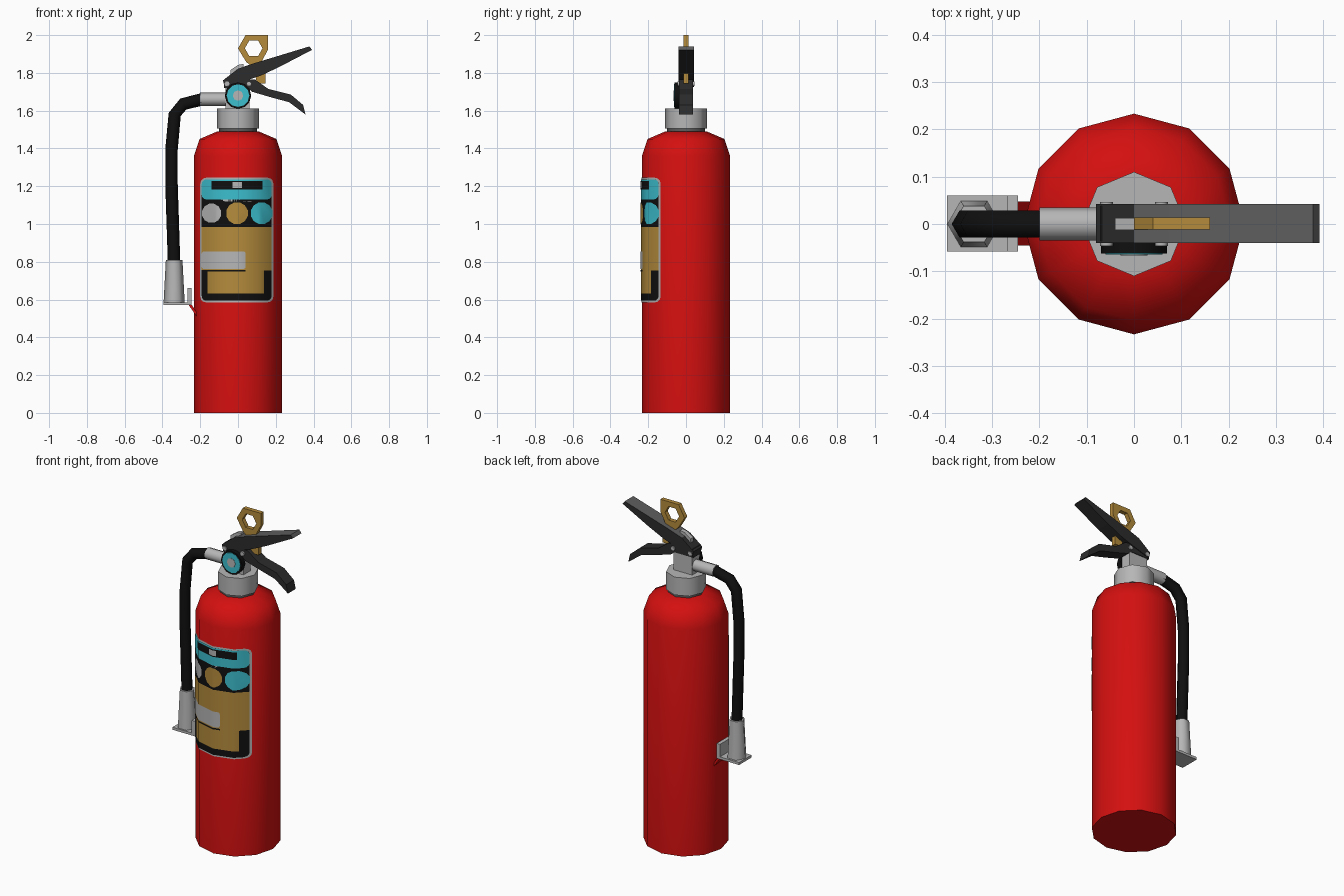
import bpy, bmesh, math
from mathutils import Vector

if "Cube" in bpy.data.objects:
    bpy.data.objects.remove(bpy.data.objects["Cube"])


def material(name, rgb):
    m = bpy.data.materials.new(name)
    m.diffuse_color = (*rgb, 1)
    m.use_nodes = True
    m.node_tree.nodes["Principled BSDF"].inputs["Base Color"].default_value = m.diffuse_color
    return m


RED = material("red paint", (0.66, 0.005, 0.005))
SILVER = material("light grey metal", (0.47, 0.47, 0.47))
BLACK = material("black rubber", (0.005, 0.005, 0.005))
CHARCOAL = material("charcoal", (0.025, 0.025, 0.025))
GREY = material("lever grey", (0.11, 0.11, 0.11))
GOLD = material("dull gold", (0.46, 0.26, 0.045))
CYAN = material("cyan", (0.045, 0.52, 0.62))

R = 0.233  # tank radius, corner of the twelve-sided section


def finish(name, bm, mat, smooth=None):
    bmesh.ops.recalc_face_normals(bm, faces=bm.faces)
    me = bpy.data.meshes.new(name)
    bm.to_mesh(me)
    bm.free()
    me.materials.append(mat)
    ob = bpy.data.objects.new(name, me)
    bpy.context.collection.objects.link(ob)
    if smooth:
        bpy.ops.object.select_all(action='DESELECT')
        ob.select_set(True)
        bpy.context.view_layer.objects.active = ob
        bpy.ops.object.shade_smooth_by_angle(angle=math.radians(smooth))
    return ob


def tube(name, path, radii, sides, mat, smooth=62):
    """Sweep a regular polygon along a path, capped at both ends."""
    bm = bmesh.new()
    pts = [Vector(p) for p in path]
    rings = []
    for i, p in enumerate(pts):
        t = (pts[min(i + 1, len(pts) - 1)] - pts[max(i - 1, 0)]).normalized()
        v = Vector((0, 0, 1)) if abs(t.y) > 0.9 else Vector((0, 1, 0))
        u = t.cross(v)
        angles = [2 * math.pi * k / sides for k in range(sides)]
        rings.append([bm.verts.new(p + radii[i] * (u * math.cos(a) + v * math.sin(a)))
                      for a in angles])
    for a, b in zip(rings, rings[1:]):
        for k in range(sides):
            j = (k + 1) % sides
            bm.faces.new((a[k], a[j], b[j], b[k]))
    bm.faces.new(rings[0])
    bm.faces.new(rings[-1])
    return finish(name, bm, mat, smooth)


def prism(name, polys, y0, y1, mat):
    """Extrude one or more joined x-z outlines along y."""
    bm = bmesh.new()
    for poly in polys:
        bm.faces.new([bm.verts.new((x, y0, z)) for x, z in poly])
    bmesh.ops.remove_doubles(bm, verts=bm.verts, dist=1e-4)
    ext = bmesh.ops.extrude_face_region(bm, geom=bm.faces[:], use_keep_orig=True)
    verts = [g for g in ext['geom'] if isinstance(g, bmesh.types.BMVert)]
    bmesh.ops.translate(bm, verts=verts, vec=(0, y1 - y0, 0))
    return finish(name, bm, mat)


def rounded(x0, x1, z0, z1, r=0.0):
    if r == 0:
        return [(x0, z0), (x1, z0), (x1, z1), (x0, z1)]
    corners = [(x1 - r, z1 - r), (x0 + r, z1 - r), (x0 + r, z0 + r), (x1 - r, z0 + r)]
    return [(cx + r * math.cos(math.radians(90 * q + 30 * k)),
             cz + r * math.sin(math.radians(90 * q + 30 * k)))
            for q, (cx, cz) in enumerate(corners) for k in range(4)]


def disc(cx, cz, r, n=12):
    return [(cx + r * math.cos(2 * math.pi * (k + .5) / n),
             cz + r * math.sin(2 * math.pi * (k + .5) / n)) for k in range(n)]


def decal(name, outline, lift, mat, on_left=False):
    """Thin sheet wrapped over the tank facets."""
    bm = bmesh.new()
    bm.faces.new([bm.verts.new((x, 0, z)) for x, z in outline])
    knots = [(R * math.sin(math.radians(a)), R * math.cos(math.radians(a))) for a in (0, 30, 60, 90)]
    for x in (-knots[1][0], 0, knots[1][0]):
        bmesh.ops.bisect_plane(bm, geom=bm.verts[:] + bm.edges[:] + bm.faces[:],
                               plane_co=(x, 0, 0), plane_no=(1, 0, 0))
    for v in bm.verts:
        a = abs(v.co.x)
        for (xa, ya), (xb, yb) in zip(knots, knots[1:]):
            if a <= xb + 1e-6:
                y = -(ya + (yb - ya) * (a - xa) / (xb - xa)) - lift
                break
        v.co = Vector((y, -v.co.x, v.co.z)) if on_left else Vector((v.co.x, y, v.co.z))
    bmesh.ops.recalc_face_normals(bm, faces=bm.faces)
    # face outwards
    for f in bm.faces:
        f.normal_update()
        c = f.calc_center_median()
        if f.normal.x * c.x + f.normal.y * c.y < 0:
            f.normal_flip()
    me = bpy.data.meshes.new(name)
    bm.to_mesh(me)
    bm.free()
    me.materials.append(mat)
    me.shade_smooth()
    bpy.context.collection.objects.link(bpy.data.objects.new(name, me))


def up(*zs):
    return [(0, 0, z) for z in zs]


# Tank and neck
tube("tank", up(0, 1.36, 1.45, 1.49), (R, R, 0.203, 0.11), 12, RED, 50)
tube("neck_seal", up(1.47, 1.51), (0.10, 0.10), 8, GREY)
tube("neck_collar", up(1.505, 1.612), (0.11, 0.11), 8, SILVER)

# Valve body and gauge
prism("valve_body", [rounded(-0.065, 0.06, 1.60, 1.745)], -0.034, 0.034, SILVER)
tube("gauge_rim", [(0, -0.03, 1.68), (0, -0.062, 1.68)], (0.07, 0.07), 12, BLACK)
tube("gauge_face", [(0, -0.06, 1.68), (0, -0.064, 1.68)], (0.06, 0.06), 12, CYAN)
tube("gauge_centre", [(0, -0.062, 1.68), (0, -0.066, 1.68)], (0.028, 0.028), 8, SILVER)

# Carry handle and squeeze lever
prism("carry_handle", [[(-0.07, 1.77), (0.09, 1.765), (0.16, 1.715), (0.28, 1.685),
                        (0.345, 1.63), (0.357, 1.58), (0.27, 1.645), (0.17, 1.672),
                        (0.075, 1.70), (0.05, 1.72), (-0.075, 1.72)]], -0.036, 0.038, CHARCOAL)
lever = prism("squeeze_lever", [[(-0.08, 1.76), (0.0, 1.822), (0.075, 1.848), (0.378, 1.94),
                                 (0.392, 1.922), (0.22, 1.832), (0.12, 1.785), (0.06, 1.765),
                                 (-0.07, 1.725)]], -0.04, 0.042, CHARCOAL)
lever.data.materials.append(GREY)
for f in lever.data.polygons:  # worn top surface
    if f.normal.z > 0.5 and f.center.x > 0:
        f.material_index = 1
prism("valve_plunger", [[(-0.04, 1.78), (0.0, 1.81), (0.03, 1.835), (0.03, 1.848),
                         (0.0, 1.842), (-0.04, 1.815)]], -0.013, 0.013, SILVER)
for side in (-1, 1):
    for i, x in enumerate((-0.058, 0.058)):
        tube(f"rivet_{side}_{i}", [(x, side * 0.03, 1.742), (x, side * 0.046, 1.742)],
             (0.014, 0.014), 6, SILVER)

# Safety pin: hexagonal ring and strap
outer = [(0.16, 1.925), (0.16, 2.0), (0.04, 2.0), (0.0, 1.93), (0.042, 1.86), (0.125, 1.86)]
inner = [(0.083 + 0.047 * math.cos(math.radians(60 * k)),
          1.93 + 0.047 * math.sin(math.radians(60 * k))) for k in range(6)]
ring = [[outer[k], outer[(k + 1) % 6], inner[(k + 1) % 6], inner[k]] for k in range(6)]
strap = [(0.042, 1.86), (0.125, 1.86), (0.145, 1.845), (0.145, 1.745), (0.10, 1.745), (0.085, 1.82)]
prism("safety_pin", ring + [strap], -0.012, 0.014, GOLD)

# Hose, coupling and nozzle
tube("hose_coupling", [(-0.05, 0, 1.66), (-0.2, 0, 1.66)], (0.035, 0.035), 8, SILVER)
hose = [(-0.19, 1.66), (-0.29, 1.635), (-0.335, 1.58), (-0.352, 1.395), (-0.352, 1.21), (-0.338, 0.78)]
tube("hose", [(x, 0, z) for x, z in hose], [0.033] * 6, 6, BLACK)
tube("nozzle", [(-0.338, 0, 0.81), (-0.338, 0, 0.582)], (0.044, 0.056), 6, SILVER)

# Nozzle holder
prism("nozzle_holder", [[(-0.395, 0.57), (-0.245, 0.57), (-0.245, 0.66), (-0.268, 0.66),
                         (-0.268, 0.585), (-0.395, 0.585)]], -0.058, 0.06, SILVER)
prism("holder_strut", [[(-0.262, 0.572), (-0.245, 0.572), (-0.215, 0.525), (-0.215, 0.505)]],
      -0.045, 0.048, RED)

# Front label, layered from border to details
decal("label_border", rounded(-0.2, 0.187, 0.585, 1.245, 0.03), 0.003, SILVER)
decal("label_backing", rounded(-0.192, 0.178, 0.594, 1.236, 0.024), 0.0045, BLACK)
decal("label_header", rounded(-0.192, 0.178, 1.13, 1.236, 0.024), 0.006, CYAN)
decal("header_strip", rounded(-0.14, 0.13, 1.183, 1.228), 0.0075, BLACK)
decal("header_mark", rounded(-0.03, 0.02, 1.19, 1.222), 0.009, SILVER)
decal("label_panel", rounded(-0.192, 0.178, 0.755, 0.985), 0.006, GOLD)
decal("label_panel_lower", rounded(-0.162, 0.138, 0.632, 0.755), 0.006, GOLD)
decal("label_note", rounded(-0.192, 0.04, 0.762, 0.855, 0.012), 0.0075, SILVER)
decal("note_line", rounded(-0.192, 0.04, 0.748, 0.757), 0.0075, BLACK)
for i, (x, mat) in enumerate(((-0.14, SILVER), (-0.005, GOLD), (0.125, CYAN))):
    decal(f"label_circle_{i}", disc(x, 1.057, 0.059 if i else 0.052), 0.0075, mat)

# Inspection sticker on the left side
decal("side_sticker", rounded(-0.1, 0.1, 1.045, 1.21, 0.03), 0.003, GREY)
decal("side_sticker_top", rounded(-0.1, 0.1, 1.12, 1.21, 0.03), 0.0045, SILVER)
